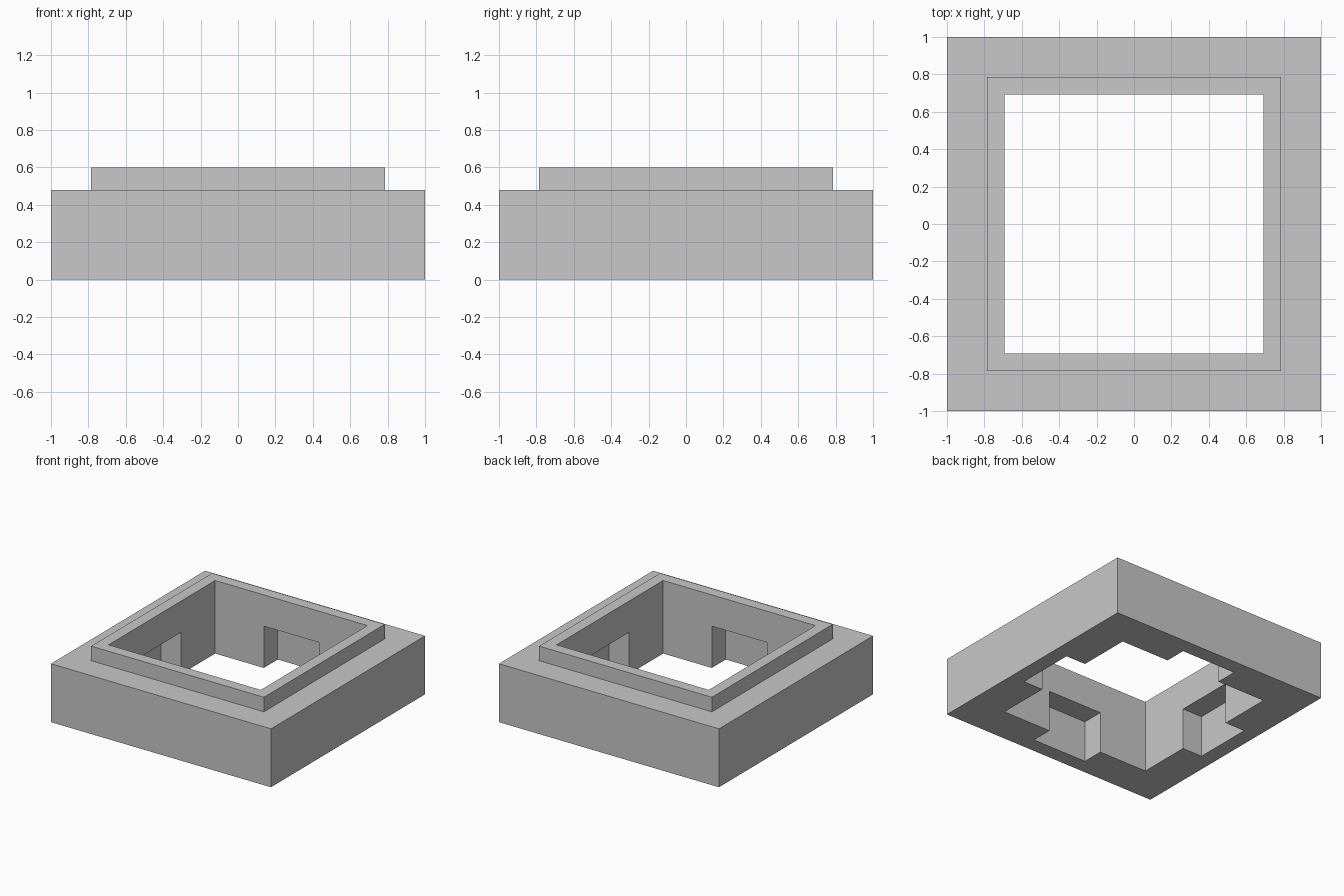
import bpy

cube = bpy.data.objects.get("Cube")
if cube:
    bpy.data.objects.remove(cube, do_unlink=True)

# Main sizes
RIM, OPENING = 0.785, 0.692
BASE_TOP, RIM_TOP = 0.48, 0.60
NOTCH_HALF, NOTCH_REACH, NOTCH_TOP = 0.25, 0.873, 0.343

grey = bpy.data.materials.new("light grey")
grey.use_nodes = True
colour = (0.58, 0.58, 0.58, 1)
grey.diffuse_color = colour
grey.node_tree.nodes["Principled BSDF"].inputs["Base Color"].default_value = colour


def box(name, half_x, half_y, low, high):
    bpy.ops.mesh.primitive_cube_add(size=2, location=(0, 0, (low + high) / 2))
    obj = bpy.context.object
    obj.name = name
    obj.scale = (half_x, half_y, (high - low) / 2)
    bpy.ops.object.transform_apply(location=True, rotation=False, scale=True)
    obj.data.materials.append(grey)
    return obj


def combine(target, tool, operation):
    tool.hide_render = True
    mod = target.modifiers.new(tool.name, 'BOOLEAN')
    mod.operation, mod.object, mod.solver = operation, tool, 'EXACT'
    bpy.ops.object.select_all(action='DESELECT')
    target.select_set(True)
    bpy.context.view_layer.objects.active = target
    bpy.ops.object.modifier_apply(modifier=mod.name)
    bpy.data.objects.remove(tool, do_unlink=True)


# Square base with a raised rim
frame = box("square_frame", 1, 1, 0, BASE_TOP)
combine(frame, box("raised_rim", RIM, RIM, BASE_TOP - 0.1, RIM_TOP), 'UNION')

# Square opening through the whole frame
combine(frame, box("opening_cutter", OPENING, OPENING, -0.2, 1), 'DIFFERENCE')

# Notches in the middle of the four inner walls, open underneath
for half_x, half_y in ((NOTCH_REACH, NOTCH_HALF), (NOTCH_HALF, NOTCH_REACH)):
    combine(frame, box("notch_cutter", half_x, half_y, -0.2, NOTCH_TOP), 'DIFFERENCE')
